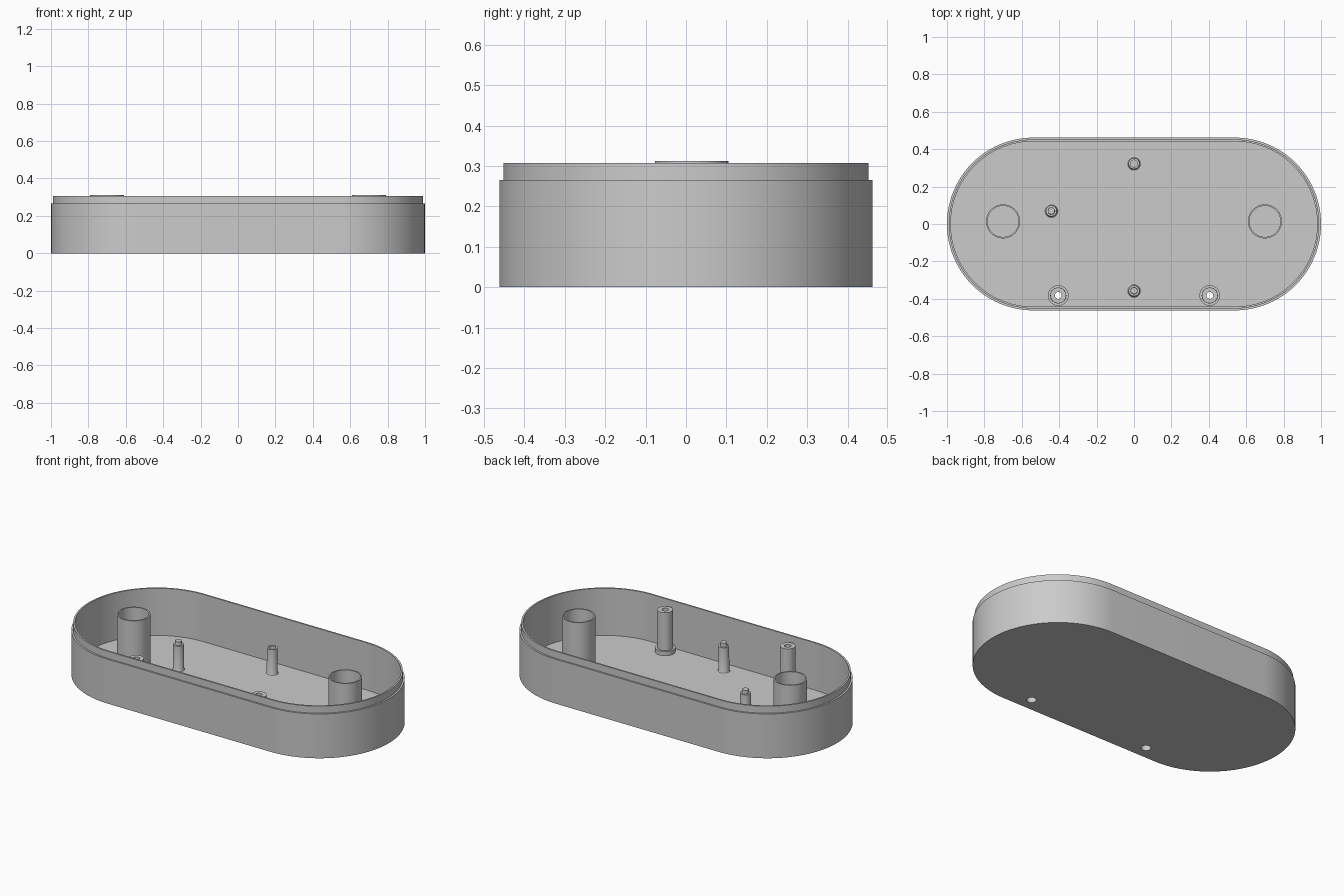
import bpy, bmesh, math

cube = bpy.data.objects.get("Cube")
if cube:
    bpy.data.objects.remove(cube, do_unlink=True)

grey = bpy.data.materials.new("plain grey")
grey.use_nodes = True
COLOUR = (0.6, 0.6, 0.6, 1)
grey.diffuse_color = COLOUR
grey.node_tree.nodes["Principled BSDF"].inputs["Base Color"].default_value = COLOUR

HALF_DEPTH = 0.462
END_X = 1 - HALF_DEPTH
FLOOR = 0.025


def finish(name, bm):
    """Turn a bmesh into a smooth object with crisp edges."""
    bmesh.ops.remove_doubles(bm, verts=bm.verts, dist=1e-5)
    bmesh.ops.recalc_face_normals(bm, faces=bm.faces)
    mesh = bpy.data.meshes.new(name)
    bm.to_mesh(mesh)
    bm.free()
    mesh.materials.append(grey)
    obj = bpy.data.objects.new(name, mesh)
    bpy.context.collection.objects.link(obj)
    return obj


def smooth(obj):
    bpy.ops.object.select_all(action='DESELECT')
    obj.select_set(True)
    bpy.context.view_layer.objects.active = obj
    bpy.ops.object.shade_smooth_by_angle(angle=math.radians(30))


def loft(bm, rings, closed=False):
    """Bridge rings of points; cap both ends unless the profile is closed."""
    loops = [[bm.verts.new(p) for p in ring] for ring in rings]
    pairs = list(zip(loops, loops[1:]))
    if closed:
        pairs.append((loops[-1], loops[0]))
    else:
        bm.faces.new(loops[0])
        bm.faces.new(loops[-1])
    for a, b in pairs:
        for i in range(len(a)):
            j = (i + 1) % len(a)
            bm.faces.new((a[i], a[j], b[j], b[i]))


def stadium(inset, z, steps=48):
    """Rounded-end outline, inset from the outer wall."""
    r = HALF_DEPTH - inset
    ring = []
    for side in (1, -1):
        for i in range(steps + 1):
            a = math.pi * i / steps - side * math.pi / 2
            ring.append((side * END_X + r * math.cos(a), r * math.sin(a), z))
    return ring


def lathe(name, x, y, profile, closed=False, sides=48):
    """Revolve (radius, height) pairs about a vertical axis."""
    turns = [2 * math.pi * i / sides for i in range(sides)]
    bm = bmesh.new()
    loft(bm, [[(x + r * math.cos(a), y + r * math.sin(a), z) for a in turns]
              for r, z in profile], closed)
    return finish(name, bm)


# Tray: outer wall, stepped lip, inner wall and floor
bm = bmesh.new()
loft(bm, [stadium(inset, z) for inset, z in (
    (0, 0), (0, 0.265), (0.01, 0.265), (0.01, 0.307), (0.02, 0.307), (0.02, FLOOR))])
tray = finish("tray", bm)

# Screw posts with a counterbored hole through the floor
SCREW_X, SCREW_Y, HEAD_R, HOLE_R = 0.405, -0.382, 0.027, 0.018
for side, label in ((1, "left"), (-1, "right")):
    cutter = lathe("hole_cutter", side * SCREW_X, SCREW_Y, [(HEAD_R, -0.1), (HEAD_R, 0.1)])
    cutter.hide_render = True
    cut = tray.modifiers.new("screw_hole", 'BOOLEAN')
    cut.operation = 'DIFFERENCE'
    cut.solver = 'EXACT'
    cut.object = cutter
    bpy.context.view_layer.objects.active = tray
    bpy.ops.object.modifier_apply(modifier=cut.name)
    bpy.data.objects.remove(cutter, do_unlink=True)
    smooth(lathe(label + "_screw_post", side * SCREW_X, SCREW_Y, [
        (HEAD_R, FLOOR), (HEAD_R, 0.04), (HOLE_R, 0.04), (HOLE_R, 0.276),
        (0.042, 0.276), (0.043, 0.05), (0.055, 0.05), (0.055, FLOOR)], closed=True))

    # Wide hollow tubes near the ends
    smooth(lathe(label + "_tube", side * 0.7, 0.014, [
        (0.083, FLOOR), (0.083, 0.312), (0.091, 0.312), (0.091, FLOOR)], closed=True))
smooth(tray)

# Flared foot shared by the small posts
FOOT = [(0.038, FLOOR), (0.033, 0.028), (0.03, 0.036)]

# Locating posts with a narrow pin on top
for label, x, y in (("front", 0, -0.357), ("side", -0.442, 0.07)):
    smooth(lathe(label + "_pin_post", x, y, FOOT + [
        (0.029, 0.178), (0.019, 0.178), (0.018, 0.2)]))

# Rear post with a shallow socket
smooth(lathe("rear_socket_post", 0, 0.323, FOOT + [
    (0.029, 0.18), (0.019, 0.18), (0.019, 0.15)]))
